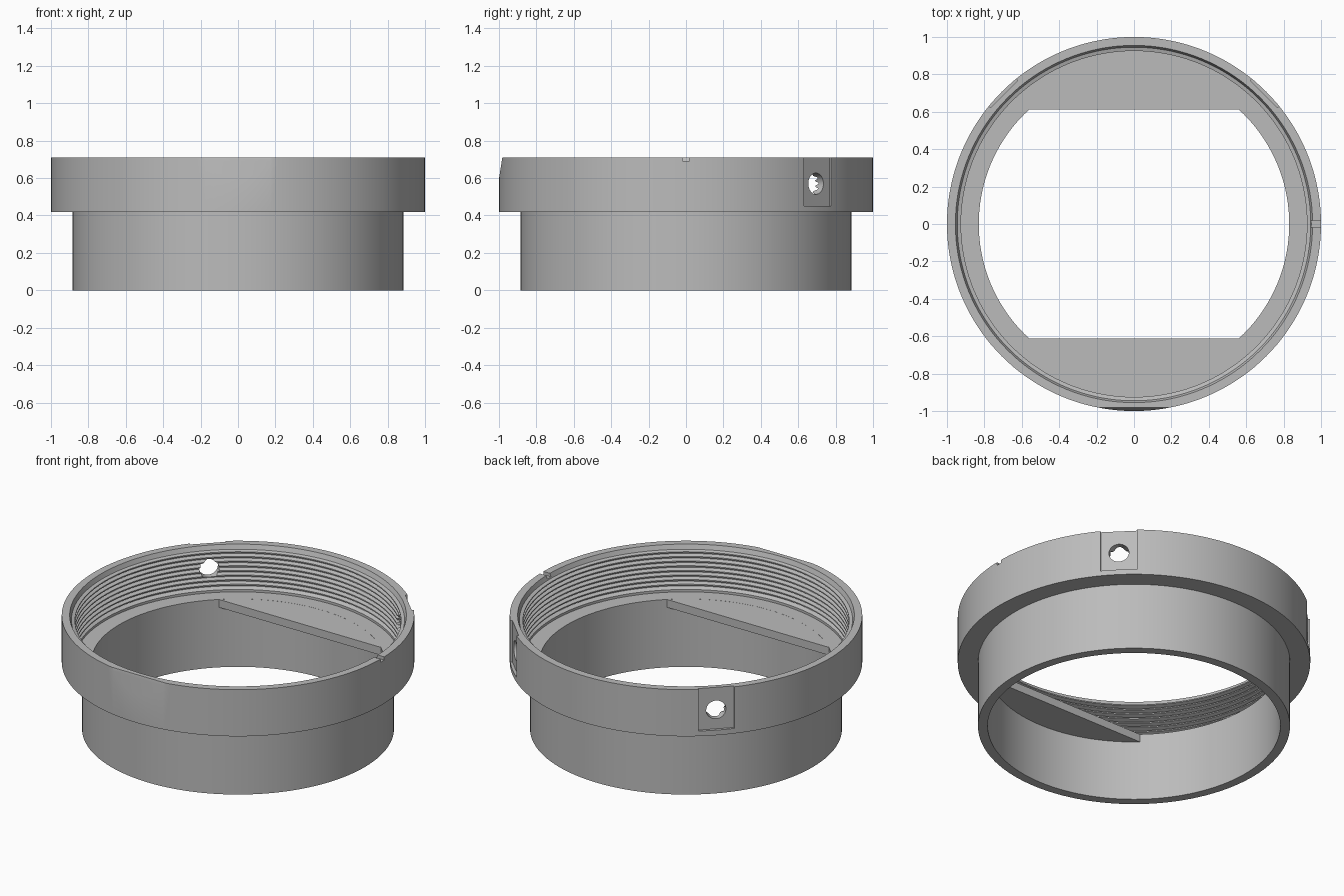
import bpy, bmesh
from math import sin, cos, pi, asin, radians
from mathutils import Matrix, Vector

cube = bpy.data.objects.get("Cube")
if cube:
    bpy.data.objects.remove(cube, do_unlink=True)

SEGMENTS = 144
BORE, TOP, SHELF = 0.83, 0.71, 0.425

grey = bpy.data.materials.new("plain grey")
grey.use_nodes = True
colour = (0.5, 0.5, 0.5, 1)
grey.diffuse_color = colour
grey.node_tree.nodes["Principled BSDF"].inputs["Base Color"].default_value = colour


def make_object(name, bm):
    bmesh.ops.recalc_face_normals(bm, faces=bm.faces)
    mesh = bpy.data.meshes.new(name)
    bm.to_mesh(mesh)
    bm.free()
    mesh.materials.append(grey)
    obj = bpy.data.objects.new(name, mesh)
    bpy.context.collection.objects.link(obj)
    return obj


def lathe(name, profile):
    """Closed (radius, height) profile turned around the z axis."""
    bm = bmesh.new()
    rings = []
    for i in range(SEGMENTS):
        a = 2 * pi * i / SEGMENTS
        rings.append([bm.verts.new((r * cos(a), r * sin(a), z)) for r, z in profile])
    for i, ring in enumerate(rings):
        after = rings[(i + 1) % SEGMENTS]
        for j in range(len(profile)):
            k = (j + 1) % len(profile)
            bm.faces.new((ring[j], after[j], after[k], ring[k]))
    return make_object(name, bm)


def box(name, size, matrix):
    bm = bmesh.new()
    bmesh.ops.create_cube(bm, size=1, matrix=matrix @ Matrix.Diagonal((*size, 1)))
    return make_object(name, bm)


def cut(target, cutter):
    cutter.hide_render = True
    mod = target.modifiers.new("cut", "BOOLEAN")
    mod.operation = "DIFFERENCE"
    mod.solver = "EXACT"
    mod.object = cutter
    bpy.context.view_layer.objects.active = target
    bpy.ops.object.modifier_apply(modifier=mod.name)
    bpy.data.objects.remove(cutter, do_unlink=True)


def smooth(obj):
    bpy.ops.object.select_all(action="DESELECT")
    obj.select_set(True)
    bpy.context.view_layer.objects.active = obj
    bpy.ops.object.shade_smooth_by_angle(angle=radians(20))


# Stepped ring with a lead-in lip and a threaded upper bore
profile = [(BORE, 0), (0.885, 0), (0.885, 0.418), (1, 0.418), (1, TOP),
           (0.955, TOP), (0.945, 0.682)]
turns, pitch = 8, 0.029
for i in range(turns):
    z = 0.676 - i * pitch
    profile += [(0.925, z), (0.925, z - 0.007),
                (0.948, z - 0.014), (0.948, z - 0.021)]
profile += [(0.925, 0.44), (0.925, SHELF), (BORE, SHELF)]
body = lathe("threaded_ring", profile)

# Flat pockets with round cross holes on the two rear diagonals
for angle in (45, 135):
    turn = Matrix.Rotation(radians(angle), 4, "Z")
    cut(body, box("pocket_cutter", (0.1, 0.206, 0.4),
                  turn @ Matrix.Translation((1.032, 0, 0.65))))
    bm = bmesh.new()
    bmesh.ops.create_cone(bm, cap_ends=True, segments=40, radius1=0.057, radius2=0.057,
                          depth=0.3, matrix=turn @ Matrix.Translation((0.95, 0, 0.57))
                          @ Matrix.Rotation(pi / 2, 4, "Y"))
    cut(body, make_object("hole_cutter", bm))

# Small index slot in the rim
cut(body, box("slot_cutter", (0.2, 0.036, 0.1), Matrix.Translation((1, 0, 0.74))))

# Slanted flat on the front of the rim
tilt = Matrix.Translation((0, -0.982, TOP)) @ Matrix.Rotation(radians(-9), 4, "X")
cut(body, box("flat_cutter", (0.8, 0.2, 0.5), tilt @ Matrix.Translation((0, -0.1, 0))))
smooth(body)

# Pair of half-moon ledges closing the bore front and back
radius, chord = BORE + 0.004, 0.613
start = asin(chord / radius)
for name, side in (("front_ledge", -1), ("rear_ledge", 1)):
    bm = bmesh.new()
    points = []
    for i in range(49):
        a = start + (pi - 2 * start) * i / 48
        points.append(bm.verts.new((radius * cos(a), side * radius * sin(a), 0.375)))
    face = bm.faces.new(points)
    grown = bmesh.ops.extrude_face_region(bm, geom=[face])["geom"]
    bmesh.ops.translate(bm, vec=Vector((0, 0, SHELF - 0.3755)),
                        verts=[v for v in grown if isinstance(v, bmesh.types.BMVert)])
    smooth(make_object(name, bm))
